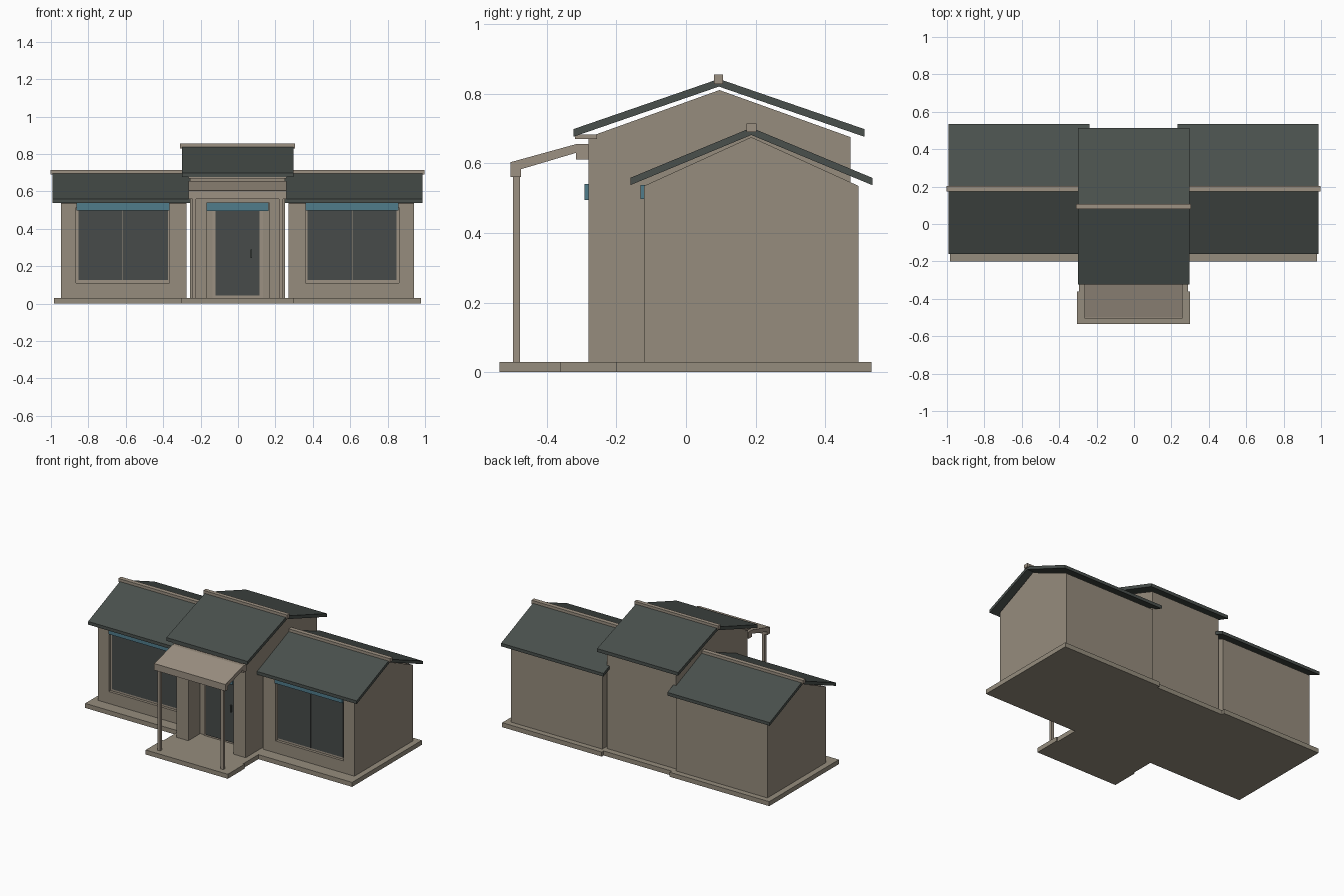
import bpy, bmesh

if "Cube" in bpy.data.objects:
    bpy.data.objects.remove(bpy.data.objects["Cube"])

CX = -0.0025  # plan centre line


def material(name, rgb):
    m = bpy.data.materials.new(name)
    m.diffuse_color = (*rgb, 1)
    m.use_nodes = True
    m.node_tree.nodes["Principled BSDF"].inputs["Base Color"].default_value = m.diffuse_color
    return m


WALL = material("warm_grey_wall", (0.305, 0.262, 0.205))
TRIM = material("light_trim", (0.335, 0.283, 0.225))
BASE = material("stone_base", (0.300, 0.265, 0.205))
ROOF = material("slate_roof", (0.067, 0.080, 0.073))
GLASS = material("dark_glass", (0.063, 0.071, 0.067))
BLUE = material("blue_trim", (0.080, 0.200, 0.260))


def extrude(name, profile, x0, x1, mat):
    """Extrude a (y, z) profile along x."""
    bm = bmesh.new()
    face = bm.faces.new([bm.verts.new((x0, y, z)) for y, z in profile])
    res = bmesh.ops.extrude_face_region(bm, geom=[face])
    verts = [v for v in res["geom"] if isinstance(v, bmesh.types.BMVert)]
    bmesh.ops.translate(bm, verts=verts, vec=(x1 - x0, 0, 0))
    bmesh.ops.recalc_face_normals(bm, faces=bm.faces)
    me = bpy.data.meshes.new(name)
    bm.to_mesh(me)
    bm.free()
    ob = bpy.data.objects.new(name, me)
    me.materials.append(mat)
    bpy.context.collection.objects.link(ob)
    return ob


def box(name, x0, x1, y0, y1, z0, z1, mat):
    return extrude(name, [(y0, z0), (y1, z0), (y1, z1), (y0, z1)],
                   min(x0, x1), max(x0, x1), mat)


def cut(ob, cutter):
    mod = ob.modifiers.new("recess", "BOOLEAN")
    mod.operation = "DIFFERENCE"
    mod.solver = "EXACT"
    mod.object = cutter
    bpy.context.view_layer.objects.active = ob
    bpy.ops.object.modifier_apply(modifier=mod.name)
    bpy.data.objects.remove(cutter)


def body(name, x0, x1, y0, y1, eave, peak):
    ym = (y0 + y1) / 2
    prof = [(y0, 0.03), (y1, 0.03), (y1, eave), (ym, peak), (y0, eave)]
    return extrude(name, prof, min(x0, x1), max(x0, x1), WALL)


def roof(name, x0, x1, y0, y1, eave, peak, t):
    """Folded slab; eave and peak are the top surface heights."""
    ym = (y0 + y1) / 2
    prof = [(y0, eave), (ym, peak), (y1, eave),
            (y1, eave - t), (ym, peak - t), (y0, eave - t)]
    return extrude(name, prof, min(x0, x1), max(x0, x1), ROOF)


# Base slabs
box("porch_slab", CX - 0.302, CX + 0.302, -0.535, -0.36, 0, 0.03, BASE)
box("centre_slab", CX - 0.292, CX + 0.292, -0.36, 0.512, 0, 0.03, BASE)

# Two mirrored wings
for s, side in ((-1, "left"), (1, "right")):
    def X(d):
        return CX + s * d
    box(side + "_wing_slab", X(0.25), X(0.982), -0.20, 0.532, 0, 0.03, BASE)
    wing = body(side + "_wing_walls", X(0.272), X(0.943), -0.12, 0.495, 0.535, 0.675)
    cut(wing, box("cutter", X(0.363), X(0.863), -0.2, -0.09, 0.11, 0.515, WALL))
    # Window: frame, two panes, blue lintel
    box(side + "_window_frame", X(0.363), X(0.863), -0.102, -0.085, 0.11, 0.515, TRIM)
    box(side + "_inner_pane", X(0.373), X(0.612), -0.108, -0.100, 0.125, 0.505, GLASS)
    box(side + "_outer_pane", X(0.615), X(0.850), -0.108, -0.100, 0.125, 0.505, GLASS)
    box(side + "_window_lintel", X(0.363), X(0.860), -0.130, -0.118, 0.497, 0.537, BLUE)
    # Roof and ridge
    roof(side + "_wing_roof", X(0.235), X(0.988), -0.16, 0.535, 0.558, 0.702, 0.021)
    box(side + "_wing_ridge", X(0.235), X(0.999), 0.173, 0.202, 0.690, 0.714, TRIM)
    # Porch post
    box(side + "_porch_post", X(0.222), X(0.242), -0.497, -0.477, 0.03, 0.57, TRIM)

# Central block with recessed entrance
centre = body("centre_walls", CX - 0.255, CX + 0.255, -0.28, 0.472, 0.675, 0.81)
cut(centre, box("cutter", CX - 0.167, CX + 0.167, -0.4, -0.155, 0.02, 0.54, WALL))
roof("centre_roof", CX - 0.298, CX + 0.298, -0.323, 0.512, 0.698, 0.842, 0.022)
box("centre_ridge", CX - 0.308, CX + 0.308, 0.08, 0.106, 0.828, 0.855, TRIM)
box("front_eave_beam", CX - 0.262, CX + 0.262, -0.318, -0.255, 0.670, 0.682, TRIM)

# Door
box("door_frame", CX - 0.135, CX + 0.135, -0.163, -0.150, 0.03, 0.515, TRIM)
box("door", CX - 0.118, CX + 0.118, -0.170, -0.160, 0.042, 0.505, GLASS)
box("door_handle", 0.066, 0.074, -0.180, -0.169, 0.245, 0.290, ROOF)
box("door_lintel", CX - 0.165, CX + 0.165, -0.292, -0.276, 0.495, 0.540, BLUE)

# Porch canopy
extrude("canopy_roof", [(-0.500, 0.604), (-0.315, 0.655), (-0.28, 0.655),
                        (-0.28, 0.630), (-0.315, 0.630), (-0.500, 0.575)],
        CX - 0.261, CX + 0.261, TRIM)
box("canopy_front_beam", CX - 0.262, CX + 0.262, -0.504, -0.474, 0.560, 0.604, TRIM)
box("canopy_wall_beam", CX - 0.262, CX + 0.262, -0.316, -0.279, 0.610, 0.654, TRIM)
